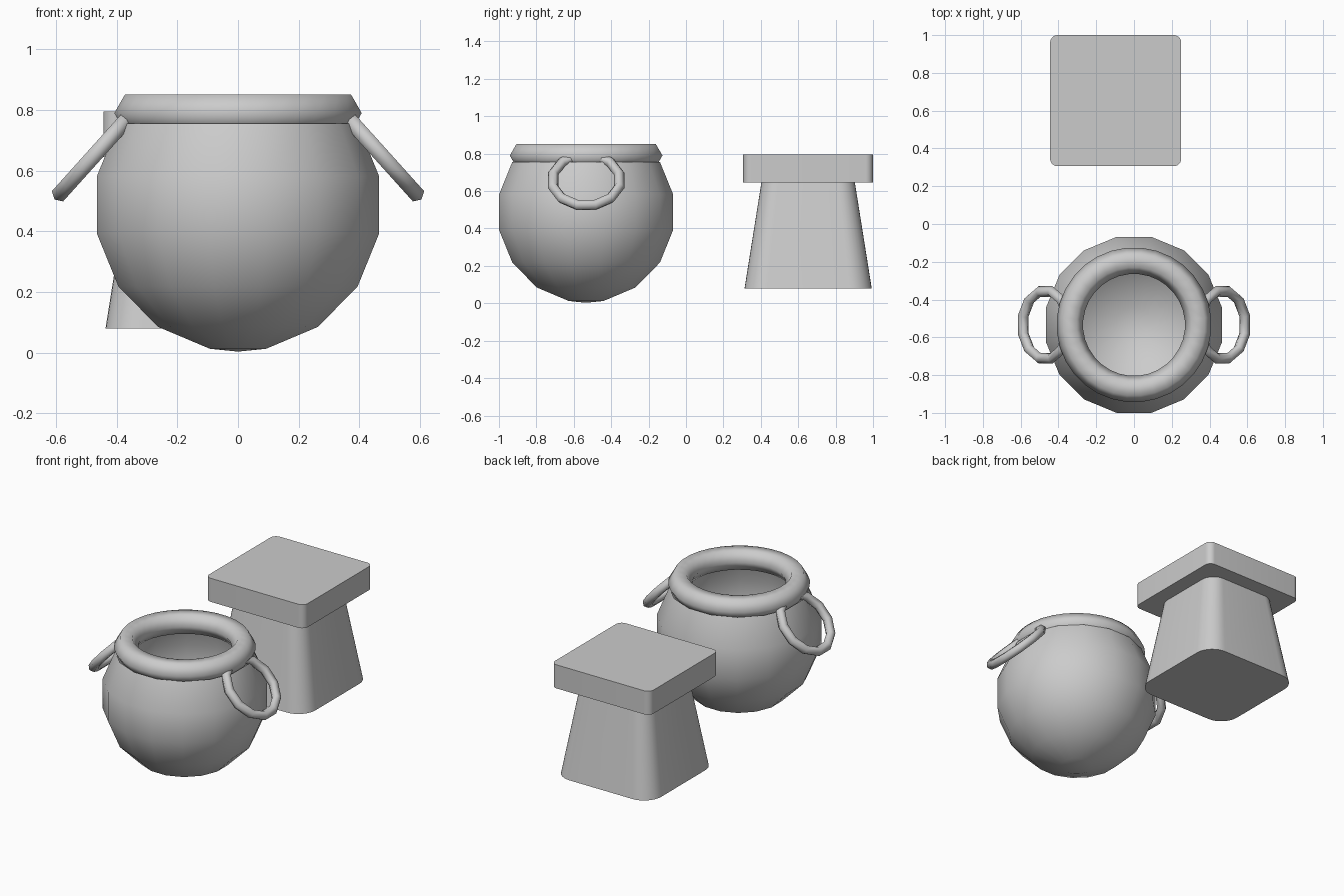
import bpy
import bmesh
from math import sin, cos, pi, radians
from mathutils import Matrix

cube = bpy.data.objects.get("Cube")
if cube:
    bpy.data.objects.remove(cube, do_unlink=True)

grey = bpy.data.materials.new("plain grey")
grey.use_nodes = True
grey.diffuse_color = (0.6, 0.6, 0.6, 1)
grey.node_tree.nodes["Principled BSDF"].inputs["Base Color"].default_value = (0.6, 0.6, 0.6, 1)

POT_Y = -0.534
STOOL = (-0.097, 0.653)


def finish(bm, name, angle, matrix=Matrix()):
    """Turn a bmesh into a smooth object with edges above the angle kept sharp."""
    bm.normal_update()
    mesh = bpy.data.meshes.new(name)
    bm.to_mesh(mesh)
    bm.free()
    mesh.materials.append(grey)
    obj = bpy.data.objects.new(name, mesh)
    obj.matrix_world = matrix
    bpy.context.collection.objects.link(obj)
    bpy.ops.object.select_all(action='DESELECT')
    obj.select_set(True)
    bpy.context.view_layer.objects.active = obj
    bpy.ops.object.shade_smooth_by_angle(angle=radians(angle))
    return obj


def bridge(bm, a, b):
    n = len(a)
    for i in range(n):
        j = (i + 1) % n
        bm.faces.new((a[i], a[j], b[j], b[i]))


def ring(bm, radius, z, segments):
    """Circle of vertices turned by half a step."""
    turns = [2 * pi * (i + 0.5) / segments for i in range(segments)]
    return [bm.verts.new((radius * cos(t), radius * sin(t), z)) for t in turns]


def torus(name, major, minor, segments, sides, matrix):
    bm = bmesh.new()
    rings = []
    for k in range(sides):
        a = 2 * pi * k / sides
        rings.append(ring(bm, major + minor * cos(a), minor * sin(a), segments))
    for k in range(sides):
        bridge(bm, rings[k], rings[(k + 1) % sides])
    return finish(bm, name, 85, matrix)


def rounded_square(bm, half, radius, z, steps=8):
    verts = []
    for corner in range(4):
        mid = pi / 4 + corner * pi / 2
        cx = (half - radius) * (1 if cos(mid) > 0 else -1)
        cy = (half - radius) * (1 if sin(mid) > 0 else -1)
        for s in range(steps + 1):
            a = corner * pi / 2 + s * pi / 2 / steps
            verts.append(bm.verts.new((cx + radius * cos(a), cy + radius * sin(a), z)))
    return verts


def block(name, bottom, top):
    """Closed solid between two rounded squares given as half, radius, height."""
    bm = bmesh.new()
    low, high = rounded_square(bm, *bottom), rounded_square(bm, *top)
    bridge(bm, low, high)
    bm.faces.new(high)
    bm.faces.new(low[::-1])
    return finish(bm, name, 30, Matrix.Translation((*STOOL, 0)))


# Pot body: open-topped sphere, thin wall
bm = bmesh.new()
R, centre_z = 0.484, 0.487
pole = bm.verts.new((0, 0, centre_z - R))
levels = []
for k in range(6):
    lat = radians(-78.75 + 22.5 * k)
    levels.append(ring(bm, R * cos(lat), centre_z + R * sin(lat), 16))
for i in range(16):
    bm.faces.new((pole, levels[0][(i + 1) % 16], levels[0][i]))
for a, b in zip(levels, levels[1:]):
    bridge(bm, a, b)
finish(bm, "pot_body", 40, Matrix.Translation((0, POT_Y, 0)))

# Pot rim
torus("pot_rim", 0.34, 0.07, 32, 6, Matrix.Translation((0, POT_Y, 0.79)))

# Ring handles hanging from the rim on both sides
for name, side in (("left_handle", 1), ("right_handle", -1)):
    place = Matrix.Translation((side * 0.468, POT_Y, 0.657))
    torus(name, 0.183, 0.029, 12, 6, place @ Matrix.Rotation(side * radians(48), 4, 'Y'))

# Stool: tapered base under a square slab
block("stool_base", (0.34, 0.12, 0.08), (0.25, 0.09, 0.645))
block("stool_top", (0.347, 0.04, 0.645), (0.347, 0.04, 0.795))
